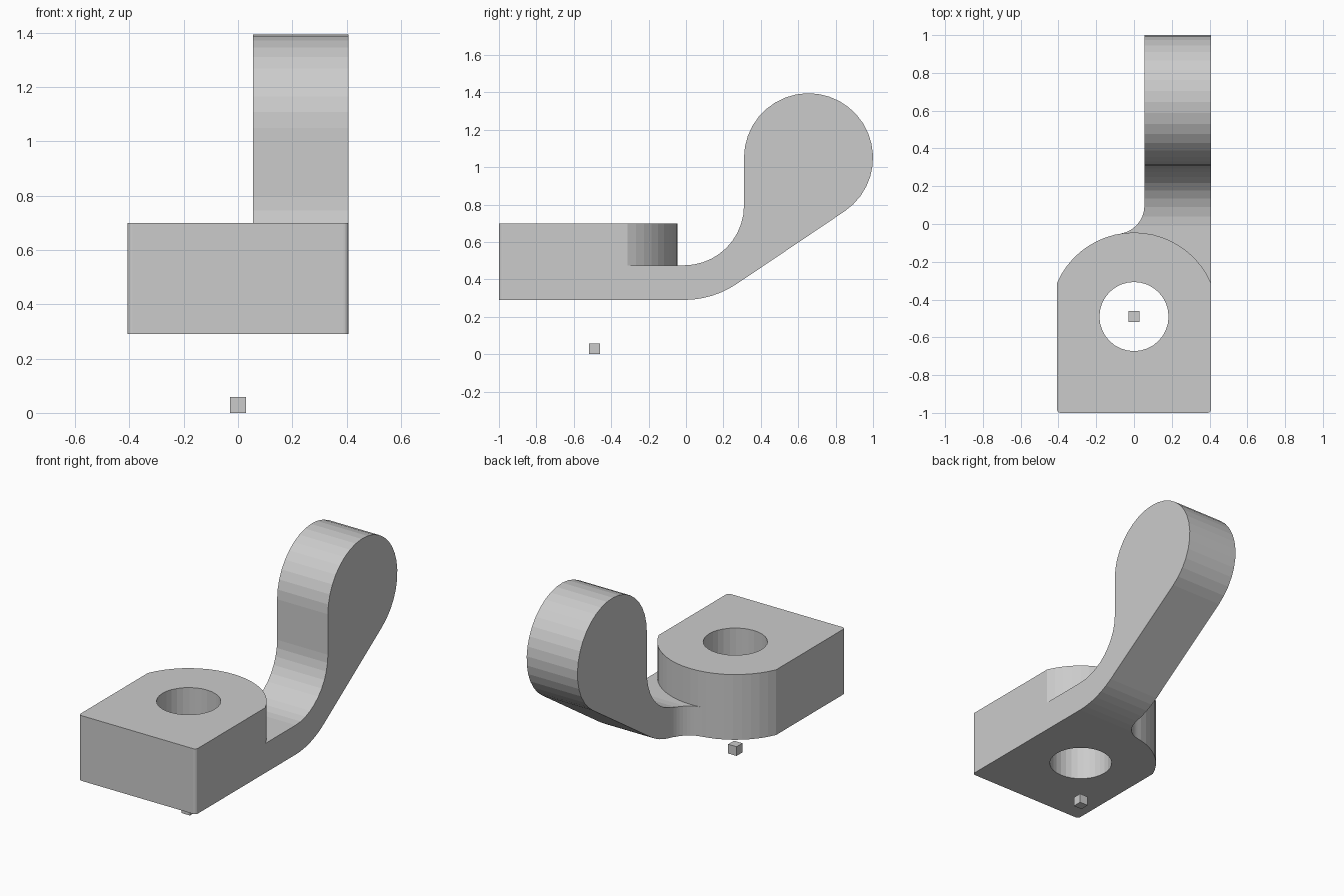
import bpy, bmesh
from math import sin, cos, pi, radians, atan2, asin, hypot, sqrt

if "Cube" in bpy.data.objects:
    bpy.data.objects.remove(bpy.data.objects["Cube"])

HX = 0.408            # half width of the block
HY, HR = -0.49, 0.445 # centre and radius of the rounded end
Z0, Z1 = 0.29, 0.70   # block bottom and top


def arc(cx, cy, r, a0, a1, n):
    """Points along an arc, angles in degrees."""
    return [(cx + r * cos(radians(a0 + (a1 - a0) * i / n)),
             cy + r * sin(radians(a0 + (a1 - a0) * i / n))) for i in range(n + 1)]


def prism(name, pts, lo, hi, axis="z"):
    """Extrude a closed outline along z (xy outline) or x (yz outline)."""
    bm = bmesh.new()
    co = (lambda p: (p[0], p[1], lo)) if axis == "z" else (lambda p: (lo, p[0], p[1]))
    face = bm.faces.new([bm.verts.new(co(p)) for p in pts])
    ext = bmesh.ops.extrude_face_region(bm, geom=[face])
    d = (0, 0, hi - lo) if axis == "z" else (hi - lo, 0, 0)
    bmesh.ops.translate(bm, vec=d, verts=[v for v in ext["geom"] if isinstance(v, bmesh.types.BMVert)])
    bmesh.ops.recalc_face_normals(bm, faces=bm.faces)
    me = bpy.data.meshes.new(name)
    bm.to_mesh(me)
    bm.free()
    ob = bpy.data.objects.new(name, me)
    bpy.context.collection.objects.link(ob)
    return ob


def boolean(ob, tool, op):
    """Apply a boolean and discard the tool object."""
    m = ob.modifiers.new(op, "BOOLEAN")
    m.operation, m.solver, m.object = op, "EXACT", tool
    bpy.context.view_layer.objects.active = ob
    bpy.ops.object.modifier_apply(modifier=m.name)
    bpy.data.objects.remove(tool)


# Block: small rounded front corners, large rounded back
c = 0.02
a = math_a = atan2(sqrt(HR**2 - HX**2), HX) * 180 / pi
outline = (arc(-HX + c, -1 + c, c, 180, 270, 4) + arc(HX - c, -1 + c, c, 270, 360, 4)
           + arc(0, HY, HR, a, 180 - a, 20))
block = prism("hinge_block", outline, Z0, Z1)

# Lever side profile: flat tongue, curved neck, round paddle
ny, nz, r_in, r_out = -0.01, 0.795, 0.32, 0.505
py, pz, pr = 0.655, 1.05, 0.345
t = (atan2(pz - nz, py - ny) + asin((r_out - pr) / hypot(py - ny, pz - nz))) * 180 / pi
profile = ([(-0.4, Z0)] + arc(ny, nz, r_out, -90, -90 + t, 6)
           + arc(py, pz, pr, -90 + t, 180, 24)
           + arc(ny, nz, r_in, 0, -90, 10) + [(-0.4, nz - r_in)])
lever = prism("lever", profile, -0.3, HX, "x")

# Lever plan: straight arm with a fillet blending into the rounded end
f, x0 = 0.15, 0.055
fx = x0 - f
fy = HY + sqrt((HR + f)**2 - fx**2)
end = atan2(HY - fy, -fx) * 180 / pi
plan = [(HX + 0.1, -0.39), (HX + 0.1, 1.2), (x0, 1.2)] + arc(fx, fy, f, 0, end, 10) + [(-0.05, -0.39)]
boolean(lever, prism("plan_cutter", plan, 0, 2), "INTERSECT")

# Join the lever and block, then bore the pin hole
boolean(block, lever, "UNION")
boolean(block, prism("hole_cutter", arc(0, HY, 0.183, 0, 348.75, 31), 0, 1), "DIFFERENCE")
block.name = "lever_handle"

# Small loose cube under the hole
s = 0.029
prism("small_cube", [(-s, HY - s), (s, HY - s), (s, HY + s), (-s, HY + s)], 0, 2 * s)
